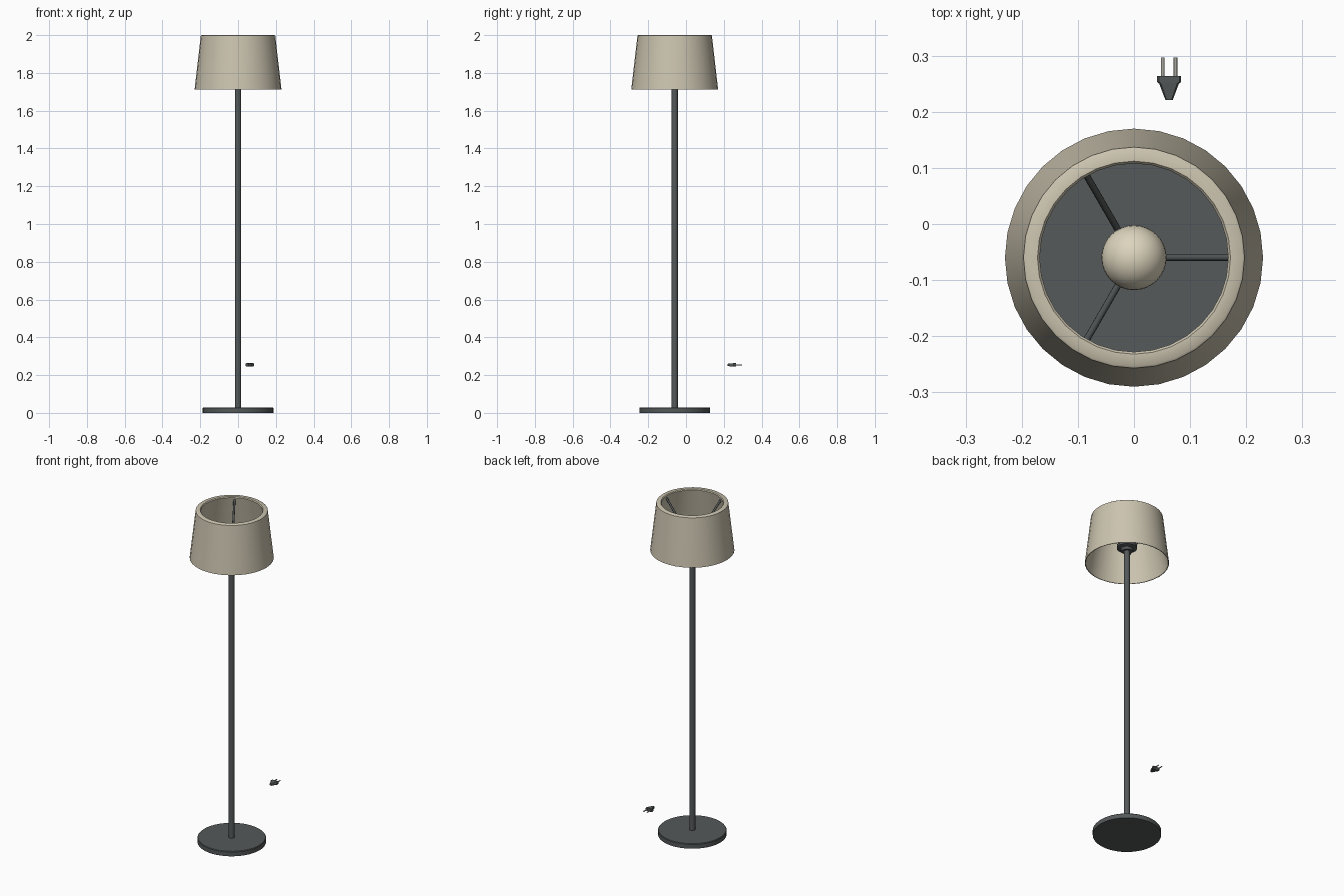
import bpy, bmesh, math
from mathutils import Vector

if "Cube" in bpy.data.objects:
    bpy.data.objects.remove(bpy.data.objects["Cube"])

CY = -0.06  # lamp axis


def material(name, rgb):
    m = bpy.data.materials.new(name)
    m.diffuse_color = (*rgb, 1)
    m.use_nodes = True
    m.node_tree.nodes["Principled BSDF"].inputs["Base Color"].default_value = m.diffuse_color
    return m


METAL = material("dark_metal", (0.09, 0.10, 0.10))
CLOTH = material("shade_cloth", (0.60, 0.55, 0.43))
GLASS = material("bulb_glass", (0.72, 0.66, 0.51))
STEEL = material("prong_steel", (0.40, 0.38, 0.34))


def finish(name, bm, mat, loc=(0, CY, 0)):
    bmesh.ops.remove_doubles(bm, verts=bm.verts, dist=1e-5)
    bmesh.ops.recalc_face_normals(bm, faces=bm.faces)
    me = bpy.data.meshes.new(name)
    bm.to_mesh(me)
    bm.free()
    me.materials.append(mat)
    ob = bpy.data.objects.new(name, me)
    ob.location = loc
    bpy.context.collection.objects.link(ob)
    bpy.ops.object.select_all(action='DESELECT')
    ob.select_set(True)
    bpy.context.view_layer.objects.active = ob
    bpy.ops.object.shade_smooth_by_angle(angle=math.radians(40))
    return ob


def lathe(name, profile, mat, steps=32, closed=False):
    bm = bmesh.new()
    vs = [bm.verts.new((r, 0, z)) for r, z in profile]
    pairs = list(zip(vs, vs[1:])) + ([(vs[-1], vs[0])] if closed else [])
    es = [bm.edges.new(p) for p in pairs]
    bmesh.ops.spin(bm, geom=vs + es, cent=(0, 0, 0), axis=(0, 0, 1),
                   angle=math.tau, steps=steps, use_duplicate=False)
    return finish(name, bm, mat)


def rod(name, a, b, radius, mat, loc=(0, CY, 0), sides=12):
    a, b = Vector(a), Vector(b)
    bm = bmesh.new()
    bmesh.ops.create_cone(bm, cap_ends=True, segments=sides, radius1=radius,
                          radius2=radius, depth=(b - a).length)
    rot = (b - a).to_track_quat('Z', 'Y').to_matrix()
    bmesh.ops.rotate(bm, verts=bm.verts, cent=(0, 0, 0), matrix=rot)
    bmesh.ops.translate(bm, verts=bm.verts, vec=(a + b) / 2)
    return finish(name, bm, mat, loc)


# Foot, pole and bulb holder
lathe("base", [(0, 0), (0.187, 0), (0.187, 0.026), (0.184, 0.029), (0, 0.029)], METAL, 48)
rod("pole", (0, 0, 0.02), (0, 0, 1.81), 0.0165, METAL, sides=24)
lathe("bulb_holder", [(0, 1.785), (0.03, 1.785), (0.034, 1.80), (0.055, 1.805),
                      (0.055, 1.82), (0.03, 1.825), (0.03, 1.84), (0, 1.84)], METAL)
rod("switch_knob", (-0.02, 0, 1.775), (-0.02, 0, 1.80), 0.006, METAL)

# Bulb
bm = bmesh.new()
bmesh.ops.create_uvsphere(bm, u_segments=32, v_segments=16, radius=0.058)
finish("bulb", bm, GLASS, (0, CY, 1.85))

# Shade: thick rim at the top, thin at the bottom
lathe("shade", [(0.230, 1.712), (0.197, 1.997), (0.193, 2.0), (0.172, 2.0),
                (0.168, 1.995), (0.226, 1.712)], CLOTH, 32, closed=True)

# Three sloping arms hold the shade
for i in range(3):
    c, s = math.cos(i * math.tau / 3), math.sin(i * math.tau / 3)
    rod(f"shade_arm_{i + 1}", (0.045 * c, 0.045 * s, 1.81),
        (0.172 * c, 0.172 * s, 1.98), 0.006, METAL)

# Plug body: stacked rounded sections along y (half width, half height)
PLUG = (0.0625, 0, 0.254)
bm = bmesh.new()
rings = []
for y, w, h in [(0.221, 0.0065, 0.006), (0.250, 0.0175, 0.009),
                (0.253, 0.0215, 0.0095), (0.264, 0.0215, 0.0095)]:
    k = 0.35 * h
    pts = [(w, h - k), (w - k, h), (k - w, h), (-w, h - k),
           (-w, k - h), (k - w, -h), (w - k, -h), (w, k - h)]
    rings.append([bm.verts.new((x, y, z)) for x, z in pts])
for r0, r1 in zip(rings, rings[1:]):
    for j in range(8):
        bm.faces.new((r0[j], r0[(j + 1) % 8], r1[(j + 1) % 8], r1[j]))
bm.faces.new(rings[0])
bm.faces.new(rings[-1])
finish("plug_body", bm, METAL, PLUG)

# Plug prongs
for side, x in (("left", -0.0115), ("right", 0.0115)):
    rod(f"plug_prong_{side}", (x, 0.258, 0), (x, 0.297, 0), 0.0032, STEEL, PLUG)
